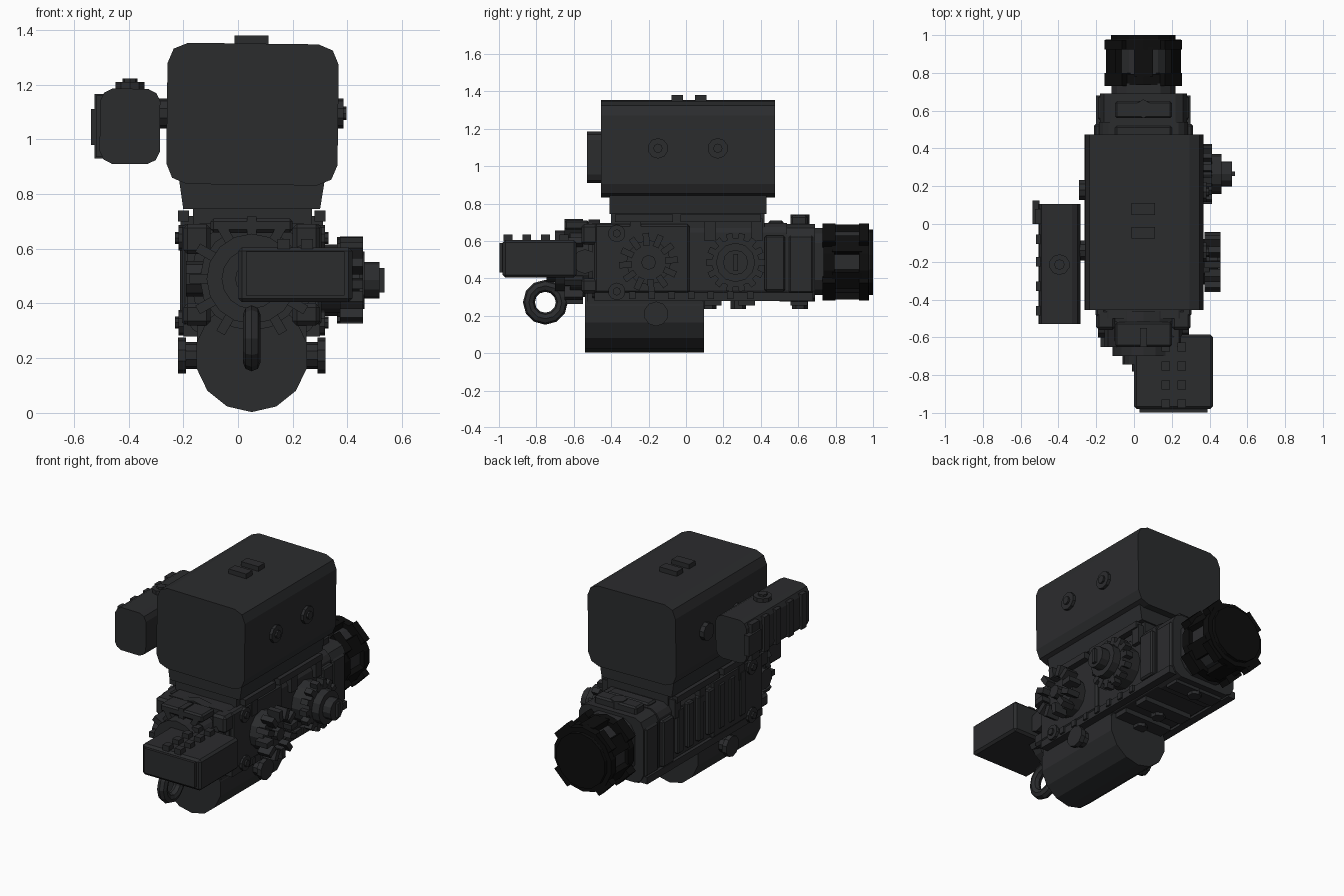
import bpy, bmesh, math
from mathutils import Matrix, Vector

if "Cube" in bpy.data.objects:
    bpy.data.objects.remove(bpy.data.objects["Cube"])

def material(name, c):
    m = bpy.data.materials.new(name)
    m.diffuse_color = (*c, 1)
    m.use_nodes = True
    m.node_tree.nodes["Principled BSDF"].inputs["Base Color"].default_value = m.diffuse_color
    return m

DARK = material("dark_metal", (0.024, 0.025, 0.027))
BLACK = material("black_rubber", (0.004, 0.004, 0.004))
CX = 0.05   # centre line of the body

def finish(name, bm, mat=DARK):
    bmesh.ops.recalc_face_normals(bm, faces=bm.faces)
    me = bpy.data.meshes.new(name)
    bm.to_mesh(me)
    bm.free()
    me.materials.append(mat)
    ob = bpy.data.objects.new(name, me)
    bpy.context.collection.objects.link(ob)
    return ob

def box(name, x, y, z, bevel=0, mat=DARK):
    """Box from (min, max) ranges, optional chamfer."""
    bm = bmesh.new()
    size = [b - a for a, b in (x, y, z)]
    mid = Vector([(a + b) / 2 for a, b in (x, y, z)])
    bmesh.ops.create_cube(bm, size=1, matrix=Matrix.Translation(mid) @ Matrix.Diagonal((*size, 1)))
    if bevel:
        bmesh.ops.bevel(bm, geom=bm.edges[:], offset=bevel, segments=1, affect='EDGES', profile=0.5)
    return finish(name, bm, mat)

def prism(name, pts, y0, y1, mat=DARK):
    """Extrude an x-z profile along y."""
    bm = bmesh.new()
    f = bm.faces.new([bm.verts.new((px, y0, pz)) for px, pz in pts])
    g = bmesh.ops.extrude_face_region(bm, geom=[f])
    bmesh.ops.translate(bm, vec=(0, y1 - y0, 0), verts=[v for v in g['geom'] if isinstance(v, bmesh.types.BMVert)])
    return finish(name, bm, mat)

def chamfered(x0, x1, z0, z1, c, d, bulge=0.0):
    """Rounded-rectangle outline with two-step corners and slightly bowed sides."""
    xm, zm = (x0 + x1) / 2, (z0 + z1) / 2
    hx, hz = (x1 - x0) / 2, (z1 - z0) / 2
    q = [(hx, hz - c), (hx - d, hz - d), (hx - c, hz)]
    pts = q + [(-a, b) for a, b in q[::-1]] + [(-a, -b) for a, b in q] + [(a, -b) for a, b in q[::-1]]
    rot = Matrix.Rotation(bulge, 2)
    return [(xm + v.x, zm + v.y) for v in (rot @ Vector(p) for p in pts)]

AX = {'x': Vector((1, 0, 0)), 'y': Vector((0, 1, 0)), 'z': Vector((0, 0, 1))}

def frame(axis, c):
    return Matrix.Translation(c) @ AX[axis].to_track_quat('Z', 'Y').to_matrix().to_4x4()

def cyl(name, axis, a, b, u, v, r, n=12, r2=None, mat=DARK):
    """Cylinder from a to b along axis; u, v are the other two coordinates in xyz order."""
    m = (a + b) / 2
    c = {'x': (m, u, v), 'y': (u, m, v), 'z': (u, v, m)}[axis]
    bm = bmesh.new()
    bmesh.ops.create_cone(bm, cap_ends=True, segments=n, radius1=r, radius2=r if r2 is None else r2,
                          depth=abs(b - a), matrix=frame(axis, c))
    return finish(name, bm, mat)

def teeth(name, axis, c, n, r0, r1, w, depth, mat=DARK, start=0.0):
    """Ring of radial blocks around c."""
    bm = bmesh.new()
    for i in range(n):
        m = (frame(axis, c) @ Matrix.Rotation(start + i * math.tau / n, 4, 'Z')
             @ Matrix.Translation(((r0 + r1) / 2, 0, 0)) @ Matrix.Diagonal((r1 - r0, w, depth, 1)))
        bmesh.ops.create_cube(bm, size=1, matrix=m)
    return finish(name, bm, mat)

def both(s, a, b):
    """x range at distance a..b from the centre line on side s."""
    return tuple(sorted((CX + s * a, CX + s * b)))

# Upper tank with neck and mounting plate
prism("upper_tank", chamfered(-0.26, 0.366, 0.834, 1.35, 0.075, 0.022, -0.012), -0.455, 0.475)
prism("tank_neck", [(-0.215, 0.85), (0.317, 0.85), (0.3, 0.745), (-0.2, 0.745)], -0.41, 0.43)
box("mounting_plate", (-0.165, 0.27), (-0.4, 0.42), (0.67, 0.75))
for y in (-0.045, 0.08):
    box("tank_top_lug", (-0.012, 0.112), (y - 0.032, y + 0.03), (1.33, 1.38))
for y in (-0.15, 0.17):
    cyl("tank_boss", 'x', 0.35, 0.385, y, 1.095, 0.055, 10)
    cyl("tank_boss_pin", 'x', 0.36, 0.397, y, 1.095, 0.025, 8)
    cyl("left_tank_boss", 'x', -0.29, -0.25, y + 0.01, 1.095, 0.055, 10)

# Side canister carried on the left
prism("side_canister", chamfered(-0.505, -0.285, 0.91, 1.185, 0.045, 0.015, -0.01), -0.53, 0.105)
cyl("canister_pipe", 'x', -0.3, -0.24, -0.14, 1.095, 0.055, 10)
cyl("canister_cap", 'z', 1.17, 1.21, -0.395, -0.215, 0.055, 10)
cyl("canister_cap_knob", 'z', 1.2, 1.223, -0.395, -0.215, 0.028, 8)
box("canister_end_plate", (-0.525, -0.49), (0.0, 0.08), (0.93, 1.165))
box("canister_latch", (-0.537, -0.5), (0.0, 0.125), (0.98, 1.11))
for y in (-0.46, -0.33, -0.2, -0.08):
    box("canister_rib", (-0.52, -0.49), (y - 0.025, y + 0.025), (0.935, 1.16))

# Main housing
prism("main_housing", chamfered(-0.185, 0.285, 0.285, 0.695, 0.05, 0.02), -0.5, 0.54)
prism("rear_housing", chamfered(-0.18, 0.28, 0.275, 0.69, 0.06, 0.02), 0.5, 0.69)
prism("rear_collar", chamfered(-0.12, 0.22, 0.31, 0.67, 0.08, 0.03), 0.68, 0.745)
cyl("rear_hex_bolt", 'z', 0.67, 0.74, CX, 0.61, 0.05, 6)
for y in (0.12, 0.28, 0.61):
    cyl("bottom_bolt", 'z', 0.235, 0.3, CX, y, 0.042, 6)

# Side panels, rails, ribs and bolts, mirrored left and right
for s in (-1, 1):
    side = "right" if s > 0 else "left"
    for y0, y1 in ((-0.38, -0.07), (-0.03, 0.4)):
        box(side + "_clamp_bar", both(s, 0.23, 0.27), (y0, y1), (0.7, 0.74))
    for y in (-0.3, 0.1, 0.35):
        box(side + "_clamp_foot", both(s, 0.2, 0.26), (y, y + 0.06), (0.6, 0.72))
    box(side + "_lower_rail", both(s, 0.2, 0.25), (-0.49, 0.68), (0.28, 0.325))
    box(side + "_front_panel", both(s, 0.2, 0.255), (-0.49, 0.02), (0.32, 0.69), 0.012)
    box(side + "_rear_panel", both(s, 0.2, 0.262), (0.42, 0.53), (0.33, 0.63), 0.01)
    box(side + "_tail_panel", both(s, 0.2, 0.24), (0.55, 0.68), (0.32, 0.63), 0.01)
    for z in (0.33, 0.64):
        cyl(side + "_corner_bolt", 'x', *both(s, 0.23, 0.268), -0.37, z, 0.047, 10)
        cyl(side + "_bolt_pin", 'x', *both(s, 0.25, 0.28), -0.37, z, 0.022, 8)
    cyl(side + "_front_boss", 'x', *both(s, 0.15, 0.24), -0.54, 0.49, 0.065, 10)
    for z0, z1 in ((0.32, 0.4), (0.58, 0.69)):
        box(side + "_front_bracket", both(s, 0.15, 0.25), (-0.56, -0.45), (z0, z1), 0.015)
    cyl(side + "_drum_boss", 'x', *both(s, 0.17, 0.245), -0.16, 0.21, 0.05, 10)
    cyl(side + "_drum_flange", 'x', *both(s, 0.24, 0.27), -0.16, 0.21, 0.066, 10)
for i in range(7):
    y = -0.28 + i * 0.105
    box("left_rib", both(-1, 0.2, 0.262), (y - 0.03, y + 0.03), (0.36, 0.65), 0.008)
    box("lower_rail_tab", both(1, 0.2, 0.262), (y - 0.025, y + 0.01), (0.29, 0.33))
for y0, y1 in ((-0.65, -0.52), (0.44, 0.52), (0.56, 0.65)):
    box("top_strap", (-0.1, 0.2), (y0, y1), (0.66, 0.71 if y0 < 0.5 else 0.735), 0.01)
for y in (0.1, 0.28, 0.56):
    box("bottom_block", (-0.12, 0.22), (y, y + 0.09), (0.255, 0.3))

# Lower drum
cyl("lower_drum", 'y', -0.54, 0.095, CX, 0.21, 0.207, 14)
box("drum_saddle", (-0.15, 0.25), (-0.53, 0.09), (0.21, 0.34))

# Front wheel: stepped discs with teeth
for a, r in ((-0.62, 0.19), (-0.70, 0.165), (-0.745, 0.11), (-0.78, 0.06)):
    cyl("front_disc", 'y', a, -0.48, CX, 0.49, r, 16)
cyl("front_disc_base", 'y', -0.52, -0.46, CX, 0.49, 0.225, 16)
teeth("front_teeth", 'y', (CX, -0.6, 0.49), 12, 0.16, 0.228, 0.035, 0.1)

# Hanging ring
ring = bmesh.new()
R, T, N, K = 0.088, 0.032, 12, 8
rows = [[ring.verts.new((CX + T * math.sin(q), -0.752 + (R + T * math.cos(q)) * math.cos(p),
                         0.272 + (R + T * math.cos(q)) * math.sin(p)))
         for q in (math.tau * k / K for k in range(K))] for p in (math.tau * i / N for i in range(N))]
for i in range(N):
    for k in range(K):
        j, l = (i + 1) % N, (k + 1) % K
        ring.faces.new((rows[i][k], rows[j][k], rows[j][l], rows[i][l]))
finish("hanging_ring", ring)
box("ring_hanger", (0.02, 0.08), (-0.7, -0.6), (0.3, 0.4))

# Front control box with studs
box("control_box", (0.0, 0.418), (-0.98, -0.585), (0.405, 0.605), 0.014)
box("control_box_face", (0.03, 0.39), (-0.997, -0.96), (0.43, 0.59))
for x in (0.165, 0.25):
    for i in range(4):
        y = -0.95 + i * 0.1
        box("control_stud", (x - 0.02, x + 0.025), (y - 0.025, y + 0.022), (0.6, 0.635))

# Right-hand toothed wheels
cyl("front_side_wheel", 'x', 0.28, 0.4, -0.2, 0.485, 0.12, 12)
teeth("front_side_wheel_teeth", 'x', (0.415, -0.2, 0.485), 12, 0.09, 0.158, 0.034, 0.085, start=0.1)
cyl("front_side_wheel_hub", 'x', 0.38, 0.445, -0.2, 0.485, 0.04, 8)
cyl("rear_side_wheel", 'x', 0.28, 0.41, 0.265, 0.485, 0.13, 12)
teeth("rear_side_wheel_teeth", 'x', (0.387, 0.265, 0.485), 14, 0.1, 0.158, 0.034, 0.05)
cyl("rear_side_wheel_step", 'x', 0.4, 0.463, 0.265, 0.485, 0.105, 12)
cyl("rear_side_wheel_hub", 'x', 0.45, 0.518, 0.265, 0.485, 0.067, 12)
box("hub_slot_bar", (0.51, 0.535), (0.253, 0.279), (0.44, 0.53))

# Rear spool
cyl("rear_spool_core", 'y', 0.74, 0.98, CX, 0.487, 0.175, 14)
for a, b, r in ((0.735, 0.795, 0.2), (0.925, 0.978, 0.205), (0.97, 1.0, 0.175)):
    cyl("rear_spool_flange", 'y', a, b, CX, 0.487, r, 14, mat=BLACK)
for y, d in ((0.765, 0.07), (0.95, 0.05)):
    teeth("rear_spool_blocks", 'y', (CX, y, 0.487), 4, 0.15, 0.225, 0.13, d, BLACK, math.pi / 4)
teeth("rear_spool_bars", 'y', (CX, 0.86, 0.487), 6, 0.14, 0.2, 0.1, 0.16, BLACK, math.pi / 6)
